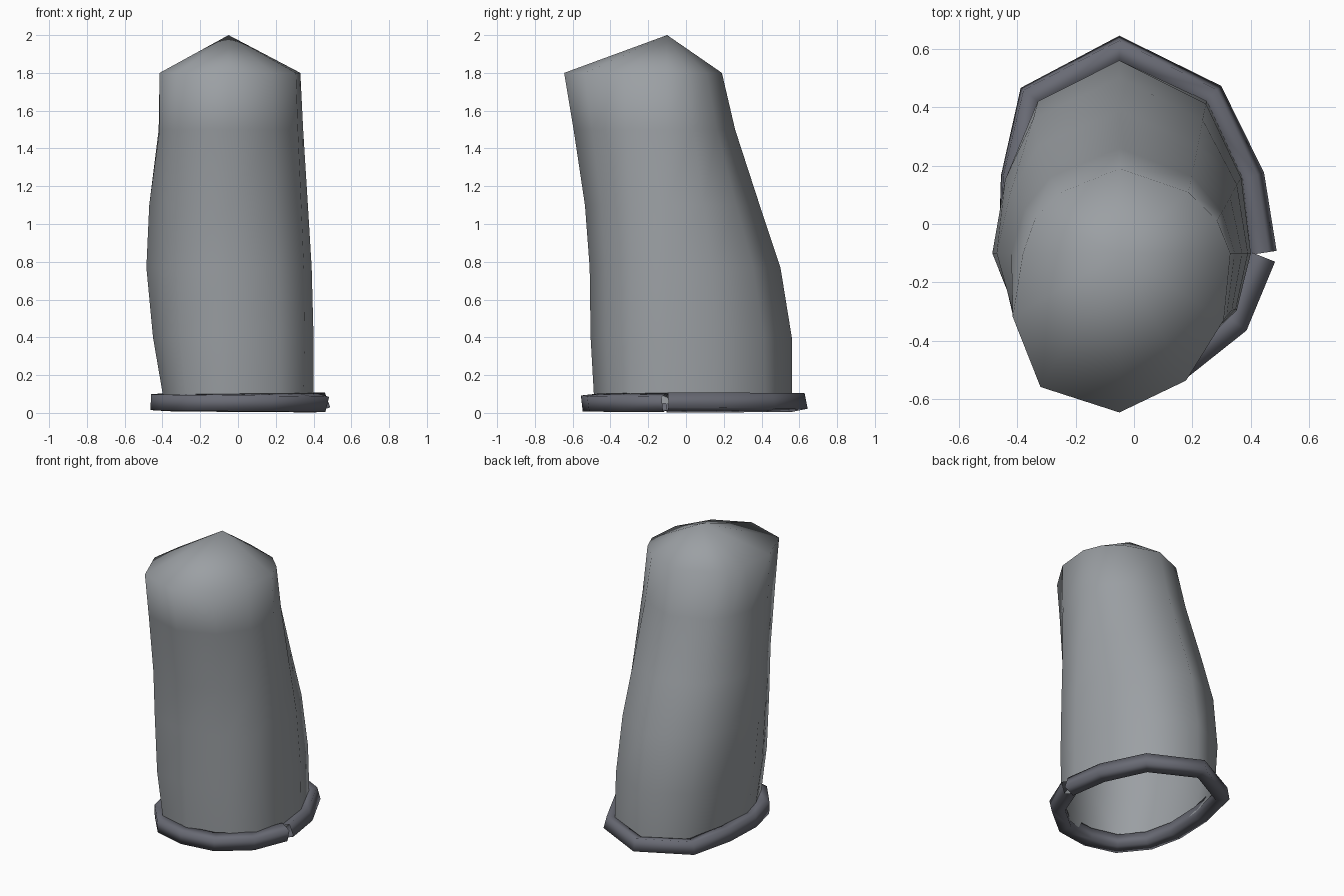
import bpy, bmesh
from math import cos, sin, radians
from mathutils import Vector

if "Cube" in bpy.data.objects:
    bpy.data.objects.remove(bpy.data.objects["Cube"])


def make_object(name, bm, colour):
    bmesh.ops.recalc_face_normals(bm, faces=bm.faces)
    for f in bm.faces:
        f.smooth = True
    mesh = bpy.data.meshes.new(name)
    bm.to_mesh(mesh)
    bm.free()
    mat = bpy.data.materials.new(name + "_colour")
    mat.diffuse_color = (*colour, 1)
    mat.use_nodes = True
    mat.node_tree.nodes["Principled BSDF"].inputs["Base Color"].default_value = mat.diffuse_color
    mesh.materials.append(mat)
    ob = bpy.data.objects.new(name, mesh)
    bpy.context.collection.objects.link(ob)
    return ob


def bridge(bm, a, b):
    n = len(a)
    for i in range(n):
        j = (i + 1) % n
        bm.faces.new((a[i], a[j], b[j], b[i]))


# Sleeve: twelve-sided leaning tube, closed by a low pointed cap, open below
CX, CY = -0.05, -0.10
# z, right x, left x, left-front x, back y, front y
levels = [
    (0.05, 0.40, -0.39, -0.35, 0.56, -0.485),
    (0.40, 0.40, -0.45, -0.40, 0.56, -0.505),
    (0.77, 0.39, -0.485, -0.42, 0.50, -0.51),
    (1.10, 0.37, -0.47, -0.415, 0.39, -0.535),
    (1.50, 0.345, -0.42, -0.415, 0.26, -0.595),
    (1.80, 0.33, -0.38, -0.415, 0.19, -0.645),
]
bm = bmesh.new()
rings = []
for z, r, l, lf, b, f in levels:
    rx, lx, by, fy = r - CX, CX - l, b - CY, CY - f
    t = z / 1.8                       # section gets rounder towards the top

    def mix(low, high):
        return low + (high - low) * t
    offs = [(rx, 0), (mix(.94, .88) * rx, .39 * by),
            (mix(.67, .62) * rx, mix(.79, .72) * by), (0, by),
            (-mix(.72, .62) * lx, mix(.81, .71) * by),
            (-mix(.92, .87) * lx, .42 * by), (-lx, 0),
            (lf - CX, -.40 * fy), (-.74 * (CX - lf), -.84 * fy), (0, -fy),
            (.60 * rx, -.80 * fy), (mix(.88, .94) * rx, -mix(.50, .42) * fy)]
    rings.append([bm.verts.new((CX + x, CY + y, z)) for x, y in offs])
for a, b in zip(rings, rings[1:]):
    bridge(bm, a, b)
tip = bm.verts.new((CX, CY, 2.0))
top = rings[-1]
for i in range(12):
    bm.faces.new((top[i], top[(i + 1) % 12], tip))
make_object("sleeve", bm, (0.33, 0.35, 0.37))

# Rim: square-section band swept round the opening, twisting, split at the right
path = [(.435, -.10), (.395, .16), (.262, .437), (-.05, .595), (-.35, .437),
        (-.41, .16), (-.42, -.10), (-.375, -.30), (-.245, -.46), (-.05, -.51),
        (.165, -.48), (.345, -.335), (.435, -.11)]
path = [Vector(p) for p in path]
H = 0.042
bm = bmesh.new()
sections = []
last = len(path) - 1
for i, p in enumerate(path):
    d0 = (p - path[max(i - 1, 0)]).normalized()
    d1 = (path[min(i + 1, last)] - p).normalized()
    d = (d0 + d1).normalized()
    out = Vector((d.y, -d.x))
    t = radians(20 - 35 * i / last)
    sec = []
    for u, v in ((H, H), (-H, H), (-H, -H), (H, -H)):
        o, h = u * cos(t) - v * sin(t), u * sin(t) + v * cos(t)
        sec.append(bm.verts.new((p.x + out.x * o, p.y + out.y * o, 0.055 + h)))
    sections.append(sec)
for a, b in zip(sections, sections[1:]):
    bridge(bm, a, b)
make_object("rolled_rim", bm, (0.14, 0.145, 0.175))
